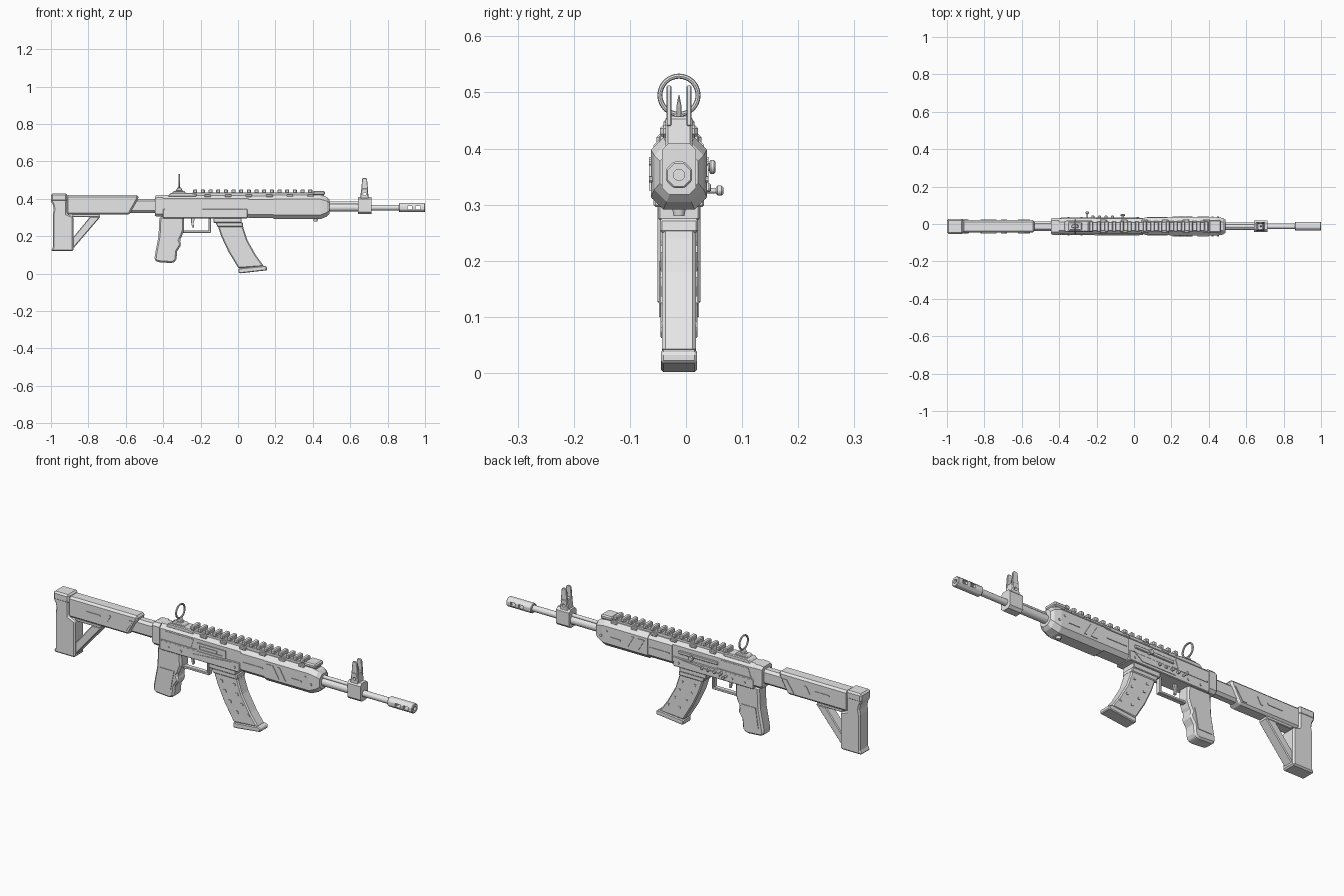
import bpy, bmesh, math
from mathutils import Matrix, Vector

if "Cube" in bpy.data.objects:
    bpy.data.objects.remove(bpy.data.objects["Cube"])

CY = -0.0125   # centre plane of the model
AX = 0.353     # height of the barrel axis

grey = bpy.data.materials.new("plain grey")
grey.use_nodes = True
grey.diffuse_color = (0.8, 0.8, 0.8, 1)
grey.node_tree.nodes["Principled BSDF"].inputs["Base Color"].default_value = (0.8, 0.8, 0.8, 1)


def finish(name, bm, bevel=0.0, smooth=False):
    bmesh.ops.recalc_face_normals(bm, faces=bm.faces)
    if bevel:
        edges = [e for e in bm.edges if len(e.link_faces) == 2 and e.calc_face_angle(0) > 0.5]
        bmesh.ops.bevel(bm, geom=edges, offset=bevel, segments=1, affect='EDGES', clamp_overlap=True)
    me = bpy.data.meshes.new(name)
    bm.to_mesh(me)
    bm.free()
    me.materials.append(grey)
    ob = bpy.data.objects.new(name, me)
    bpy.context.collection.objects.link(ob)
    if smooth:
        bpy.ops.object.select_all(action='DESELECT')
        ob.select_set(True)
        bpy.context.view_layer.objects.active = ob
        bpy.ops.object.shade_smooth_by_angle(angle=math.radians(35))
    return ob


def prism(name, pts, half, y=0.0, bevel=0.004):
    """Side outline (x, z) extruded across the width."""
    bm = bmesh.new()
    f = bm.faces.new([bm.verts.new((x, CY + y - half, z)) for x, z in pts])
    new = bmesh.ops.extrude_face_region(bm, geom=[f])["geom"]
    bmesh.ops.translate(bm, vec=(0, 2 * half, 0), verts=[v for v in new if isinstance(v, bmesh.types.BMVert)])
    return finish(name, bm, bevel)


def box(name, x0, x1, z0, z1, half, y=0.0, bevel=0.003):
    return prism(name, [(x0, z0), (x1, z0), (x1, z1), (x0, z1)], half, y, bevel)


def loft(name, stations):
    """Chamfered box sections along x: (x, half width, z low, z high, chamfer)."""
    bm = bmesh.new()
    rings = []
    for x, h, lo, hi, c in stations:
        quarter = [(-h + c, lo), (h - c, lo), (h, lo + c), (h, hi - c),
                   (h - c, hi), (-h + c, hi), (-h, hi - c), (-h, lo + c)]
        rings.append([bm.verts.new((x, CY + y, z)) for y, z in quarter])
    for a, b in zip(rings, rings[1:]):
        for i in range(8):
            bm.faces.new((a[i], a[(i + 1) % 8], b[(i + 1) % 8], b[i]))
    bm.faces.new(rings[0])
    bm.faces.new(rings[-1])
    return finish(name, bm)


def rod(name, start, end, r, r2=None, sides=16, bevel=0.0):
    a, b = Vector(start), Vector(end)
    d = b - a
    m = Matrix.Translation((a + b) / 2) @ d.to_track_quat('Z', 'Y').to_matrix().to_4x4() \
        @ Matrix.Rotation(math.pi / sides, 4, 'Z')
    bm = bmesh.new()
    bmesh.ops.create_cone(bm, cap_ends=True, segments=sides, radius1=r,
                          radius2=r if r2 is None else r2, depth=d.length, matrix=m)
    return finish(name, bm, bevel, smooth=sides > 8)


def cut(ob, cutters):
    for c in cutters:
        mod = ob.modifiers.new("cut", 'BOOLEAN')
        mod.operation, mod.solver, mod.object = 'DIFFERENCE', 'EXACT', c
    bpy.context.view_layer.update()
    me = bpy.data.meshes.new_from_object(ob.evaluated_get(bpy.context.evaluated_depsgraph_get()))
    ob.modifiers.clear()
    ob.data = me
    for c in cutters:
        bpy.data.objects.remove(c)


def both(name, pts, surface, thick=0.003):
    """Thin raised plates on the two flanks."""
    for side, s in (("left", 1), ("right", -1)):
        prism(f"{name}_{side}", pts, thick, s * surface, 0)


def slant(x, z, w, h, lean):
    return [(x, z), (x + w, z), (x + w + lean, z + h), (x + lean, z + h)]


# Stock
prism("butt_pad", [(-1, .12), (-.88, .12), (-.88, .305), (-.915, .32), (-.915, .425), (-.99, .425),
                   (-1, .415), (-1, .385), (-.99, .37), (-.985, .345), (-.99, .32), (-.99, .14)], .038, bevel=.007)
box("butt_cap", -1, -.913, .385, .428, .04, bevel=.008)
prism("stock_body", [(-.92, .315), (-.58, .315), (-.535, .395), (-.53, .42), (-.92, .42)], .034, bevel=.01)
box("stock_underside", -.885, -.74, .302, .318, .026)
prism("stock_strut", [(-.885, .13), (-.735, .305), (-.79, .305), (-.885, .19)], .026)
loft("stock_tube", [(-.6, .026, .325, .40, .012), (-.43, .026, .325, .40, .012)])
both("stock_stripe", slant(-.62, .33, .025, .06, .04), .034)
both("stock_bar", slant(-.82, .365, .08, .008, .004), .034)
both("stock_mark", slant(-.71, .35, .012, .035, .02), .034)

# Receiver
loft("rear_block", [(-.445, .04, .31, .415, .012), (-.435, .045, .305, .42, .014), (-.40, .045, .305, .42, .014)])
loft("receiver", [(-.40, .041, .30, .42, .018), (.06, .041, .30, .42, .018)])
box("receiver_lower", -.40, .05, .296, .345, .045)
prism("receiver_top", [(-.38, .41), (-.22, .41), (-.22, .425), (-.25, .432), (-.36, .432)], .03)
port = box("ejection_port_frame", -.19, -.03, .345, .385, .003, -.043, 0)
cut(port, [box("port_cutter", -.175, -.045, .355, .376, .02, -.043, 0)])
box("bolt_cover", -.17, -.08, .358, .37, .002, -.042, 0)
both("receiver_wedge", [(-.21, .31), (-.02, .31), (.03, .345), (-.01, .338), (-.21, .325)], .045)
both("receiver_seam", slant(-.39, .343, .20, .006, 0), .043)
both("rear_panel", slant(-.385, .35, .16, .045, .015), .041, .002)

# Controls on the left flank
box("bolt_rail", -.2, .02, .365, .382, .005, .042)
rod("bolt_handle", (-.06, CY + .035, .367), (-.06, CY + .058, .367), .007)
rod("bolt_knob", (-.06, CY + .054, .367), (-.06, CY + .065, .367), .013, bevel=.003)
rod("release_stem", (-.25, CY + .035, .325), (-.25, CY + .07, .325), .005)
rod("release_knob", (-.25, CY + .066, .325), (-.25, CY + .079, .325), .009, bevel=.003)
for i in range(4):
    rod(f"left_button_{i}", (-.22 + i * .035, CY + .04, .33), (-.22 + i * .035, CY + .057, .33), .008, sides=12, bevel=.002)
for i, x in enumerate((-.35, -.28, .02)):
    rod(f"pin_{i}", (x, CY - .049, .318), (x, CY + .049, .318), .006, sides=12)

# Handguard
loft("handguard_rear", [(.055, .046, .298, .415, .018), (.19, .046, .298, .415, .018)])
loft("handguard_front", [(.19, .05, .291, .42, .022), (.44, .05, .291, .42, .022), (.475, .044, .305, .41, .022),
                         (.49, .034, .32, .395, .018)])
both("handguard_groove_a", slant(.24, .325, .035, .06, -.035), .05)
both("handguard_groove_b", slant(.30, .325, .012, .06, -.035), .05)
both("handguard_bar", slant(.34, .345, .06, .006, 0), .05)
both("handguard_rear_line", slant(.07, .352, .11, .005, 0), .046)
rod("handguard_lug", (.415, CY, .30), (.415, CY, .28), .014, .01, sides=12)
for i, x in enumerate((.42, .45)):
    rod(f"handguard_bolt_{i}", (x, CY - .053, .375 - i * .03), (x, CY + .053, .375 - i * .03), .006, sides=8)

# Top rail
box("rail_base", -.245, .46, .41, .434, .024)
for i in range(16):
    box(f"rail_tooth_{i}", -.24 + i * .041, -.218 + i * .041, .43, .451, .028, bevel=.004)
box("rail_end", .40, .465, .42, .442, .034, bevel=.006)
for i in range(6):
    x = -.18 + i * .11
    box(f"rail_clamp_{i}", x, x + .035, .41, .424, .036)

# Rear ring sight
prism("ring_sight_base", [(-.355, .425), (-.275, .425), (-.285, .442), (-.345, .442)], .022)
prism("ring_sight_foot", [(-.335, .44), (-.295, .44), (-.305, .462), (-.322, .462)], .009)
bpy.ops.mesh.primitive_torus_add(location=(-.314, CY, .495), rotation=(0, math.pi / 2, 0), major_radius=.034,
                                 minor_radius=.0045, major_segments=32, minor_segments=8)
ring = bpy.context.object
ring.name = "ring_sight"
ring.data.materials.append(grey)
bpy.ops.object.shade_smooth_by_angle()

# Barrel and muzzle
rod("barrel_sleeve", (.47, CY, AX), (.645, CY, AX), .021)
rod("gas_tube", (.47, CY, .377), (.645, CY, .377), .009)
rod("barrel", (.47, CY, AX), (.87, CY, AX), .0155)
muzzle = rod("muzzle_brake", (.86, CY, AX), (1, CY, AX), .0255, sides=8, bevel=.003)
cutters = [box(f"slot_cutter_{i}", x, x + .026, AX - .009, AX + .009, .05, 0, 0) for i, x in enumerate((.905, .95))]
cut(muzzle, cutters + [rod("bore_cutter", (.90, CY, AX), (1.02, CY, AX), .01)])

# Front sight
loft("front_sight_block", [(.642, .03, .318, .41, .012), (.715, .03, .318, .41, .012)])
tower = prism("front_sight_tower", [(.652, .40), (.70, .40), (.692, .457), (.66, .457)], .024)
cut(tower, [rod("tower_cutter", (.677, CY - .1, .425), (.677, CY + .1, .425), .008)])
for side, s in (("left", 1), ("right", -1)):
    prism(f"front_sight_ear_{side}", [(.658, .44), (.696, .44), (.69, .505), (.685, .512), (.668, .512), (.664, .505)],
          .0045, s * .018, .002)
rod("front_sight_post", (.677, CY, .455), (.677, CY, .475), .005, sides=8)
rod("front_sight_tip", (.677, CY, .475), (.677, CY, .495), .005, .001, sides=8)

# Grip and trigger
prism("grip", [(-.42, .305), (-.29, .305), (-.288, .235), (-.30, .20), (-.312, .18), (-.303, .155), (-.325, .12),
               (-.33, .07), (-.35, .056), (-.435, .062), (-.446, .075), (-.445, .095), (-.425, .20)], .033, bevel=.009)
both("grip_panel", [(-.405, .20), (-.325, .20), (-.345, .10), (-.42, .10)], .033)
box("trigger_guard_bottom", -.295, -.145, .218, .230, .012, bevel=.002)
box("trigger_guard_front", -.157, -.145, .218, .30, .012, bevel=.002)
prism("trigger", [(-.25, .30), (-.23, .30), (-.238, .27), (-.235, .248), (-.245, .245), (-.25, .27)], .006, bevel=.001)

# Magazine
box("magazine_well", -.13, .02, .272, .31, .037)
rear = [(-.11, .275), (-.105, .245), (-.088, .195), (-.05, .115), (.003, .028)]
front = [(.14, .038), (.095, .10), (.05, .18), (.03, .24), (.022, .275)]
prism("magazine", rear + front, .03, bevel=.006)
prism("magazine_collar", [(-.12, .275), (-.11, .25), (.028, .25), (.025, .275)], .034)
prism("magazine_base", [(.002, .004), (.015, .002), (.155, .018), (.155, .036), (.14, .042), (.002, .028)], .032)
for i in range(4):
    t = i * .045
    both(f"magazine_mark_{i}", slant(-.065 + t * (.3 + t * 2.5), .215 - t, .012, .012, -.004), .03)
    both(f"magazine_notch_{i}", slant(.005 + t * (.25 + t * 2.5), .215 - t, .012, .012, -.004), .03)
